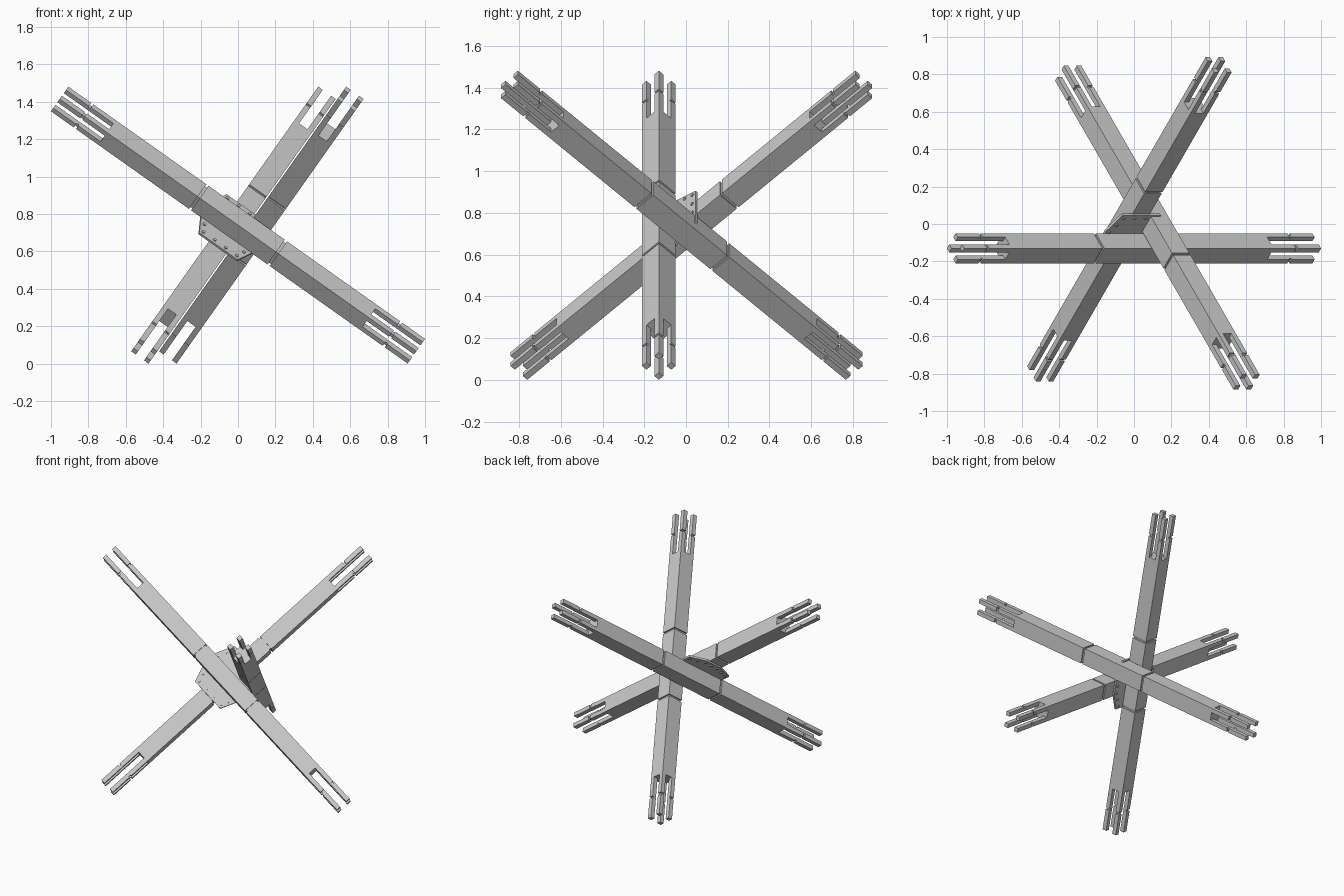
import bpy, bmesh, math
from mathutils import Matrix, Vector

if "Cube" in bpy.data.objects:
    bpy.data.objects.remove(bpy.data.objects["Cube"])

# Three mutually perpendicular axes standing on a tripod of ends
c, s, r = math.sqrt(2 / 3), math.sqrt(1 / 3), math.sqrt(1 / 6)
h = math.sqrt(0.5)
E = [Vector((-c, 0, s)), Vector((r, h, s)), Vector((r, -h, s))]
ORIGIN = Vector((0, 0, 0.741))

HALF_LEN, HALF_W = 1.168, 0.057     # beam size
PRONG, SLOT_LEN = 0.030, 0.31       # four corner prongs at each end
GROOVE_W, GROOVE_D = 0.014, 0.009   # grooves around the beam


def box(bm, lo, hi):
    lo, hi = Vector(lo), Vector(hi)
    m = Matrix.Translation((lo + hi) / 2) @ Matrix.Diagonal((*(hi - lo), 1))
    bmesh.ops.create_cube(bm, size=1, matrix=m)


def finish(bm, name, frame):
    bmesh.ops.transform(bm, matrix=frame, verts=bm.verts)
    bmesh.ops.recalc_face_normals(bm, faces=bm.faces)
    me = bpy.data.meshes.new(name)
    bm.to_mesh(me)
    bm.free()
    ob = bpy.data.objects.new(name, me)
    bpy.context.collection.objects.link(ob)
    return ob


def frame(x, y, z, center):
    m = Matrix((x, y, z)).transposed().to_4x4()
    m.translation = ORIGIN + sum((E[i] * center[i] for i in range(3)), Vector())
    return m


def solid(bm, a, b, inset=0):
    w = HALF_W - inset
    box(bm, (a, -w, -w), (b, w, w))


def prongs(bm, a, b, inset=0):
    i, o = HALF_W - PRONG, HALF_W - inset
    for sy in (-1, 1):
        for sz in (-1, 1):
            y, z = sorted((sy * i, sy * o)), sorted((sz * i, sz * o))
            box(bm, (a, y[0], z[0]), (b, y[1], z[1]))


def beam(name, k, center):
    bm = bmesh.new()
    joint, notch, root = 0.25, HALF_LEN - 0.15, HALF_LEN - SLOT_LEN
    g = GROOVE_W
    solid(bm, -joint, joint)
    for sg in (-1, 1):
        def span(f, a, b, inset=0):
            f(bm, *sorted((sg * a, sg * b)), inset)
        span(solid, joint, joint + g, GROOVE_D)
        span(solid, joint + g, root)
        span(prongs, root, notch - g)
        span(prongs, notch - g, notch, GROOVE_D)
        span(prongs, notch, HALF_LEN)
    return finish(bm, name, frame(E[k], E[(k + 1) % 3], E[(k + 2) % 3], center))


beam("beam_sideways", 0, (0, -0.092, 0.092))
beam("beam_back_right", 1, (0.020, 0.008, -0.028))
beam("beam_front_right", 2, (-0.102, 0.037, 0.065))

# Octagonal gusset plate between two beams
T = 0.007
outline = [(.172, -.06), (.172, .06), (.125, .178), (-.125, .178),
           (-.172, .06), (-.172, -.06), (-.125, -.178), (.125, -.178)]
plate_frame = frame(E[0], E[1], E[2], (0.02, -0.075, 0.031))
bm = bmesh.new()
face = bm.faces.new([bm.verts.new((x, y, -T)) for x, y in outline])
ext = bmesh.ops.extrude_face_region(bm, geom=[face])
bmesh.ops.translate(bm, vec=(0, 0, 2 * T),
                    verts=[v for v in ext["geom"] if isinstance(v, bmesh.types.BMVert)])
finish(bm, "gusset_plate", plate_frame)

# Rivets around the plate edge
bm = bmesh.new()
inner = [Vector((x * 0.87, y * 0.88, 0)) for x, y in outline]
for i, p in enumerate(inner):
    q = inner[(i + 1) % len(inner)]
    n = 3 if (q - p).length > 0.15 else 2
    for j in range(n):
        bmesh.ops.create_cone(bm, cap_ends=True, segments=8, radius1=0.009, radius2=0.009,
                              depth=2 * T + 0.012, matrix=Matrix.Translation(p.lerp(q, j / n)))
finish(bm, "plate_rivets", plate_frame)
